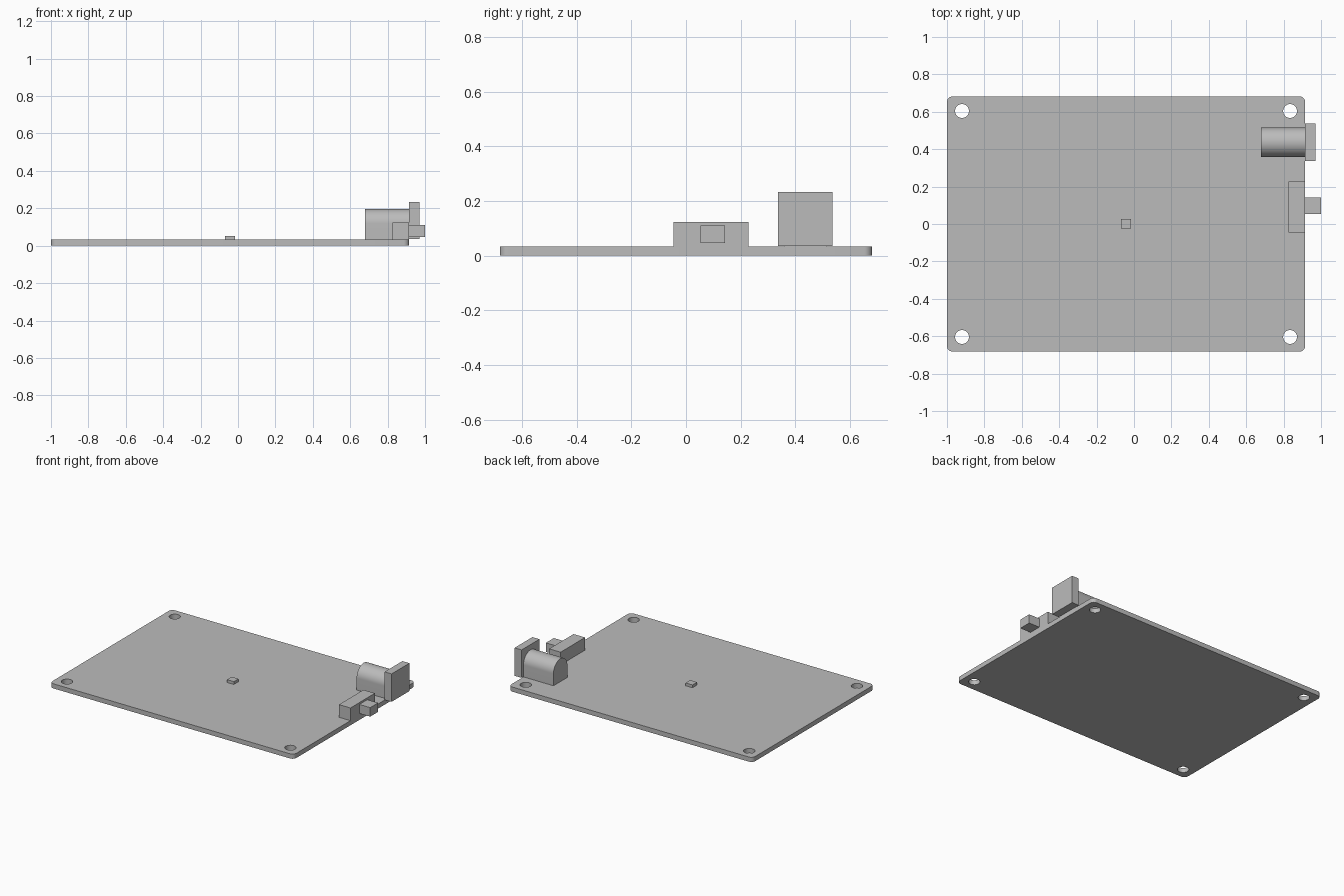
import bpy
import bmesh
from math import sin, cos, pi, radians

cube = bpy.data.objects.get("Cube")
if cube:
    bpy.data.objects.remove(cube, do_unlink=True)

grey = bpy.data.materials.new("plain grey")
grey.use_nodes = True
COLOUR = (0.5, 0.5, 0.5, 1)
grey.diffuse_color = COLOUR
grey.node_tree.nodes["Principled BSDF"].inputs["Base Color"].default_value = COLOUR

BOARD_X = -0.0425   # board centre
BOARD_TOP = 0.033
BOARD_EDGE = 0.915


def finish(name, bm, smooth=False):
    """Turn a bmesh into a named grey object."""
    bmesh.ops.recalc_face_normals(bm, faces=bm.faces)
    mesh = bpy.data.meshes.new(name)
    bm.to_mesh(mesh)
    bm.free()
    mesh.materials.append(grey)
    obj = bpy.data.objects.new(name, mesh)
    bpy.context.collection.objects.link(obj)
    if smooth:
        bpy.ops.object.select_all(action='DESELECT')
        obj.select_set(True)
        bpy.context.view_layer.objects.active = obj
        bpy.ops.object.shade_smooth_by_angle(angle=radians(30))
    return obj


def box(name, xs, ys, zs):
    """Box spanning the given ranges."""
    bm = bmesh.new()
    bmesh.ops.create_cube(bm, size=1)
    for v in bm.verts:
        v.co = [a + (b - a) * (c + 0.5) for (a, b), c in zip((xs, ys, zs), v.co)]
    return finish(name, bm)


def arc(cx, cy, r, start, end, steps):
    """Points along a circular arc, both ends included."""
    angles = [start + (end - start) * i / steps for i in range(steps + 1)]
    return [(cx + r * cos(a), cy + r * sin(a)) for a in angles]


def extrude(name, loops, place, vector):
    """Fill an outline (with optional hole loops) and extrude it."""
    bm = bmesh.new()
    edges = []
    for loop in loops:
        verts = [bm.verts.new(place(p)) for p in loop]
        edges += [bm.edges.new((v, verts[i - 1])) for i, v in enumerate(verts)]
    bmesh.ops.triangle_fill(bm, edges=edges, use_beauty=True)
    new = bmesh.ops.extrude_face_region(bm, geom=bm.faces[:], use_keep_orig=True)
    moved = [g for g in new["geom"] if isinstance(g, bmesh.types.BMVert)]
    bmesh.ops.translate(bm, verts=moved, vec=vector)
    bmesh.ops.dissolve_limit(bm, angle_limit=0.01, verts=bm.verts, edges=bm.edges)
    return finish(name, bm, smooth=True)


# Circuit board: rounded corners and four mounting holes
HALF_X, HALF_Y, CORNER = 0.9575, 0.682, 0.03
corners = [(1, 1), (-1, 1), (-1, -1), (1, -1)]
outline = []
for i, (sx, sy) in enumerate(corners):
    outline += arc(BOARD_X + sx * (HALF_X - CORNER), sy * (HALF_Y - CORNER),
                   CORNER, i * pi / 2, (i + 1) * pi / 2, 8)
holes = [arc(BOARD_X + sx * 0.877, sy * 0.604, 0.037, 0, 2 * pi, 32)[:-1]
         for sx, sy in corners]
extrude("circuit_board", [outline] + holes, lambda p: (p[0], p[1], 0), (0, 0, BOARD_TOP))

# Power jack: arched barrel and square front flange
JACK_Y, JACK_R = 0.437, 0.078
arch = arc(JACK_Y, 0.118, JACK_R, 0, pi, 32)
arch += [(JACK_Y - JACK_R, BOARD_TOP), (JACK_Y + JACK_R, BOARD_TOP)]
extrude("power_jack_barrel", [arch], lambda p: (0.68, p[0], p[1]), (BOARD_EDGE - 0.68, 0, 0))
box("power_jack_flange", (BOARD_EDGE, 0.97), (JACK_Y - 0.1, JACK_Y + 0.1), (0.035, 0.233))

# Slide switch: housing and protruding knob
box("switch_housing", (0.825, BOARD_EDGE), (-0.046, 0.228), (BOARD_TOP, 0.123))
box("switch_knob", (BOARD_EDGE, 1.0), (0.054, 0.143), (0.046, 0.11))

# Small chip in the middle of the board
box("centre_chip", (BOARD_X - 0.027, BOARD_X + 0.027), (-0.025, 0.027), (BOARD_TOP, 0.053))
